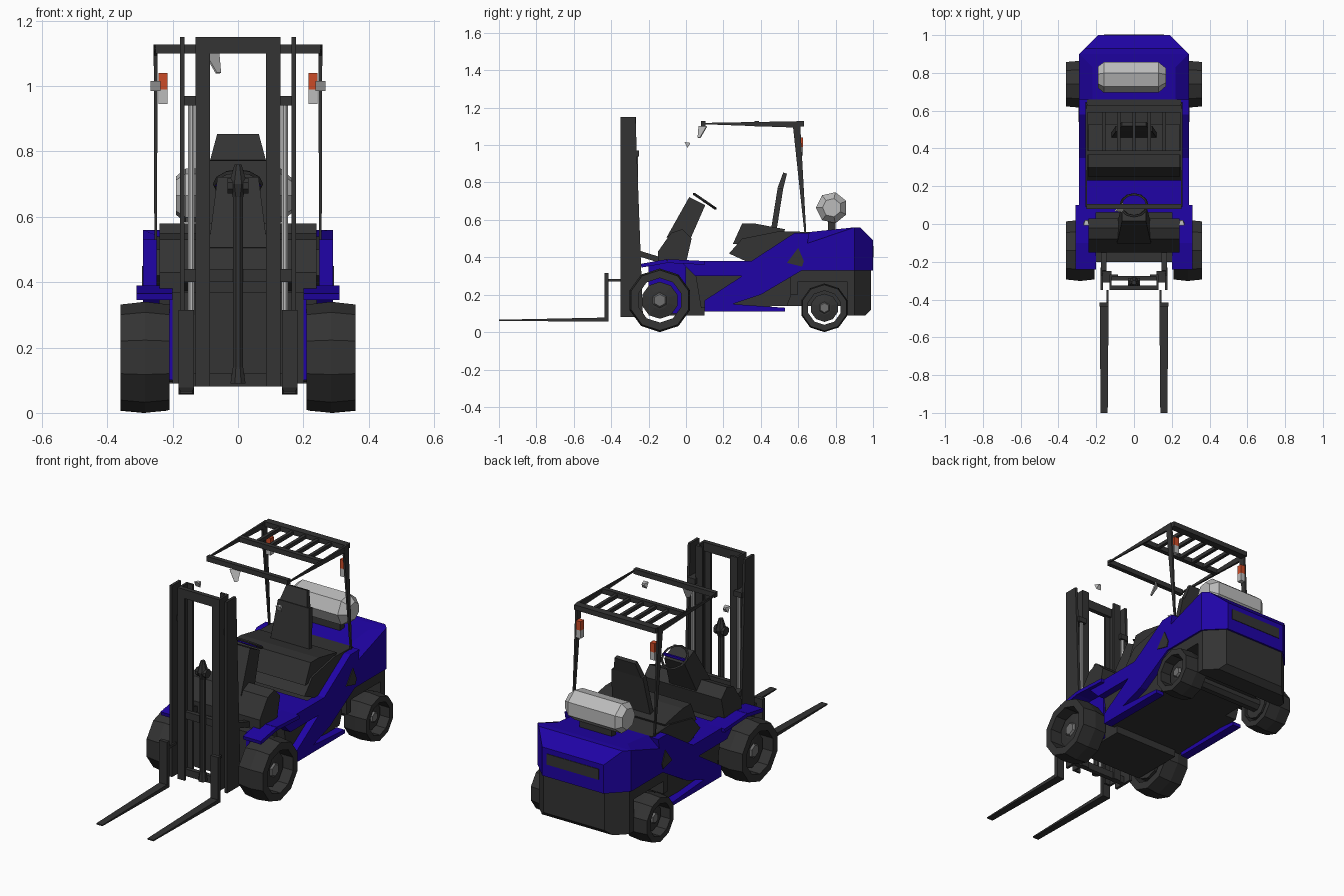
import bpy, bmesh, math
from mathutils import Vector

default_cube = bpy.data.objects.get("Cube")
if default_cube:
    bpy.data.objects.remove(default_cube)


def material(name, red, green, blue):
    mat = bpy.data.materials.new(name)
    mat.use_nodes = True
    colour = (red, green, blue, 1)
    mat.diffuse_color = colour
    mat.node_tree.nodes["Principled BSDF"].inputs["Base Color"].default_value = colour
    return mat


BLUE = material("deep blue", .014, .001, .38)
DARK = material("charcoal", .033, .033, .033)
STEEL = material("steel grey", .16, .16, .16)
GREY = material("light grey", .5, .5, .5)
RED = material("orange red", .6, .07, .02)


def loft(name, mat, rings, closed=False):
    """Skin equal rings of points, capping the ends unless closed."""
    bm = bmesh.new()
    loops = [[bm.verts.new(point) for point in ring] for ring in rings]
    if closed:
        loops.append(loops[0])
    else:
        bm.faces.new(loops[0])
        bm.faces.new(loops[-1])
    for lower, upper in zip(loops, loops[1:]):
        for i in range(len(lower)):
            bm.faces.new((lower[i - 1], lower[i], upper[i], upper[i - 1]))
    bmesh.ops.recalc_face_normals(bm, faces=bm.faces)
    mesh = bpy.data.meshes.new(name)
    bm.to_mesh(mesh)
    bm.free()
    mesh.materials.append(mat)
    part = bpy.data.objects.new(name, mesh)
    bpy.context.collection.objects.link(part)
    return part


def prism(name, mat, x, profile):
    """Extrude a side profile of (y, z) points; a single x means both ways."""
    ends = x if isinstance(x, tuple) else (-x, x)
    return loft(name, mat, [[(end, y, z) for y, z in profile] for end in ends])


def box(name, mat, x, y, z):
    (back, front), (low, high) = y, z
    return prism(name, mat, x, [(back, low), (front, low), (front, high), (back, high)])


def beam(name, mat, start, end, width, depth, taper=(1, 1)):
    """Straight bar between two points, with end width and depth scaled by taper."""
    start, end = Vector(start), Vector(end)
    turn = (end - start).to_track_quat("Z", "Y")
    corners = ((-1, -1), (1, -1), (1, 1), (-1, 1))
    rings = []
    for centre, (across, deep) in ((start, (1, 1)), (end, taper)):
        size = Vector((width * across, depth * deep, 0)) / 2
        rings.append([centre + turn @ (size * Vector((i, j, 0))) for i, j in corners])
    return loft(name, mat, rings)


def lathe(name, mat, centre, profile, sides=8, upright=False, closed=False):
    """Turn (radius, offset) points about x, or about z when upright."""
    rings = []
    for radius, offset in profile:
        ring = []
        for k in range(sides):
            angle = math.tau * (k + .5) / sides
            u, v = radius * math.cos(angle), radius * math.sin(angle)
            ring.append(Vector(centre) + Vector((u, v, offset) if upright else (offset, u, v)))
        rings.append(ring)
    return loft(name, mat, rings, closed)


def pair(part):
    """Repeat a part on the other side."""
    part.modifiers.new("Mirror", "MIRROR")


def chamfer(part, size, rule):
    """Cut off the edges whose two end points satisfy the rule."""
    bm = bmesh.new()
    bm.from_mesh(part.data)
    edges = [e for e in bm.edges if rule(e.verts[0].co, e.verts[1].co)]
    bmesh.ops.bevel(bm, geom=edges, offset=size, segments=1, affect="EDGES")
    bm.to_mesh(part.data)
    bm.free()


def rear_corner(a, b):
    return min(a.y, b.y) > .9 and abs(a.z - b.z) > .1


# Chassis and floor
FLOOR = .37
box("front_chassis", DARK, .2, (-.2, .1), (.09, FLOOR))
prism("mid_chassis", DARK, .25, [(.08, .13), (.04, FLOOR), (.36, FLOOR), (.58, .5), (.6, .3), (.54, .14)])
box("floor_plate", BLUE, .26, (.06, .27), (FLOOR, FLOOR + .01))
box("rear_frame", DARK, .18, (.54, .88), (.14, .3))

# Counterweight with cut corners, rear grille
WAIST = .33
lower = box("lower_counterweight", DARK, .28, (.86, .99), (.09, WAIST))
chamfer(lower, .09, rear_corner)
chamfer(lower, .03, lambda a, b: max(a.z, b.z) < .1 and min(a.y, b.y) > .95)
box("wheel_arch", DARK, .28, (.57, .87), (.27, WAIST))
box("arch_front", DARK, .28, (.56, .6), (.2, WAIST))
cover = prism("counterweight_cover", BLUE, .29, [(.59, WAIST), (1, WAIST), (1, .56), (.9, .56), (.61, .53)])
chamfer(cover, .1, rear_corner)
chamfer(cover, .07, lambda a, b: min(a.z, b.z) > .52 and max(a.y, b.y) > .7
        and (abs(a.x) > .28 and abs(b.x) > .28 or min(a.y, b.y) > .91))
box("rear_grille", DARK, .16, (.99, 1.003), (.4, .46))

# Hood, seat and gas tank
prism("engine_hood", DARK, .25, [(.34, FLOOR), (.23, .42), (.3, .5), (.5, .54), (.66, .535), (.6, .4)])
prism("seat_cushion", DARK, .24, [(.25, .47), (.3, .58), (.37, .58), (.53, .55), (.5, .48)])
hinge = (0, .505, .77)
beam("seat_backrest", DARK, (0, .47, .55), hinge, .24, .03, taper=(.8, 1))
beam("seat_headrest", DARK, hinge, (0, .53, .85), .17, .03, taper=(.75, .7))
lathe("gas_tank", GREY, (0, .78, .665), [(.06, -.19), (.085, -.16), (.085, .13), (.05, .17)], sides=7)
box("tank_cradle", DARK, .1, (.76, .8), (.54, .6))

# Dashboard and steering
prism("dashboard", DARK, .24, [(-.15, FLOOR), (-.15, .43), (-.08, .53), (-.02, .55), (.03, .5), (0, FLOOR)])
beam("steering_column", DARK, (0, -.05, .48), (0, .06, .7), .18, .12, taper=(.7, .8))
bpy.ops.mesh.primitive_torus_add(location=(0, .1, .7), rotation=(-.6, 0, 0), major_segments=12,
                                 minor_segments=4, major_radius=.07, minor_radius=.007)
wheel = bpy.context.object
wheel.name = "steering_wheel"
wheel.data.materials.append(DARK)
beam("steering_spoke", BLUE, (-.07, .1, .7), (.07, .1, .7), .012, .012)

# Blue side panels, steps and fenders
SIDE = (.24, .29)
pair(prism("side_panel", BLUE, SIDE, [(.22, .14), (.4, .2), (.62, WAIST), (.66, .53), (.58, .53),
                                      (.35, .38), (.3, .3)]))
pair(prism("sill", BLUE, SIDE, [(-.03, .38), (.05, .3), (.3, .3), (.36, .38)]))
pair(prism("step", BLUE, SIDE, [(.1, .11), (.53, .11), (.53, .13), (.25, .15), (.3, .3), (.1, .17)]))
pair(prism("side_vent", DARK, (.288, .294), [(.54, FLOOR), (.62, .35), (.63, .38), (.6, .45)]))
FENDER = .255
crown = (FENDER, -.1, .38)
pair(beam("fender_front", BLUE, (FENDER, -.24, .355), crown, .11, .02))
pair(beam("fender_back", BLUE, crown, (FENDER, .1, FLOOR), .11, .02))
pair(box("fender_liner", BLUE, (.19, .21), (-.2, 0), (.1, FLOOR)))


def wheel_set(label, y, radius, inner, outer):
    """Tyre, sunken hub standing clear of it, bright hub centre and axle."""
    centre = (0, y, radius)
    rim, hub, shoulder = radius * .7, radius * .58, radius * .95
    middle = (inner + outer) / 2
    tyre = [(rim, inner), (shoulder, inner), (radius, middle), (shoulder, outer), (rim, outer)]
    cap = [(hub, inner), (hub, outer - .05), (hub / 2, outer - .04)]
    pair(lathe(label + "_tyre", DARK, centre, tyre, sides=10, closed=True))
    pair(lathe(label + "_hub", DARK, centre, cap, sides=10))
    pair(lathe(label + "_hub_centre", STEEL, centre, [(hub / 2, outer - .05), (hub / 3, outer - .03)], sides=6))
    lathe(label + "_axle", DARK, centre, [(hub / 2, -inner), (hub / 2, inner)])


wheel_set("front", y=-.14, radius=.17, inner=.21, outer=.36)
wheel_set("rear", y=.74, radius=.13, inner=.22, outer=.36)

# Mast channels, outer rails and lift cylinders
BASE, TOP = .08, 1.15
MAST = -.35
HEIGHT = (BASE, TOP)
for name, y in (("front", MAST), ("rear", MAST + .07)):
    pair(box("mast_" + name + "_flange", DARK, (.085, .13), (y, y + .012), HEIGHT))
pair(box("mast_web", DARK, (.118, .13), (MAST, MAST + .08), HEIGHT))
pair(prism("outer_rail", DARK, (.163, .178), [(MAST, BASE), (-.23, BASE), (-.27, TOP), (MAST, TOP)]))
pair(lathe("lift_cylinder", GREY, (.143, -.265, 0), [(.01, .3), (.01, .95)], upright=True))
pair(box("rail_bracket", DARK, (.12, .17), (-.31, -.25), (.94, .97)))
pair(beam("tilt_cylinder", DARK, (.16, -.25, .42), (.16, -.12, .38), .03, .03))
box("mast_top_bar", DARK, .12, (MAST, MAST + .025), (TOP - .05, TOP))
for name, low in (("middle", .4), ("bottom", BASE)):
    box("mast_" + name + "_bar", DARK, .17, (-.3, -.275), (low, low + .04))

# Centre ram and chain pulleys
lathe("centre_ram", DARK, (0, -.31, 0), [(.025, .09), (.017, .14), (.017, .66), (.03, .7), (.012, .76)],
      upright=True)
pair(lathe("chain_pulley", DARK, (.024, -.31, .695), [(.025, -.008), (.025, .008)]))

# Forks
pair(beam("fork_blade", DARK, (.158, -.415, .067), (.158, -1, .063), .047, .022, taper=(.8, .3)))
pair(box("fork_shank", DARK, (.135, .182), (-.437, -.415), (.06, .315)))
pair(box("fork_hanger", DARK, (.135, .145), (-.42, MAST), (.27, .285)))

# Overhead guard
ROOF, GUARD = 1.1, .252
roof_back = (GUARD, .61, ROOF + .01)
pair(beam("guard_rear_post", DARK, (GUARD, .638, .53), (GUARD, .59, ROOF + .02), .008, .01, taper=(1.5, 4)))
pair(beam("guard_side_rail", DARK, roof_back, (GUARD, .09, ROOF + .015), .012, .035, taper=(.6, .2)))
for name, start, end in (("front", .08, .105), ("middle", .365, .39), ("rear", .59, .63)):
    box("guard_" + name + "_bar", DARK, GUARD, (start, end), (ROOF, ROOF + .028))
for k in range(-2, 3):
    x = k * .08
    box("guard_slat", DARK, (x - .009, x + .009), (.38, .6), (ROOF, ROOF + .02))

# Rear lamp clusters and front mirrors
for name, mat, low, high in (("lower_lamp", GREY, .945, .99), ("signal_lamp", RED, .99, 1.04)):
    pair(box(name, mat, (.215, .243), (.595, .625), (low, high)))
mirror_foot = (GUARD, 0, 1)
pair(beam("side_mirror", GREY, mirror_foot, (GUARD, .02, 1.01), .03, .035, taper=(.5, .2)))
beam("inner_mirror", GREY, (-.08, .09, ROOF), (-.06, .07, 1.04), .06, .006, taper=(.3, 1))
